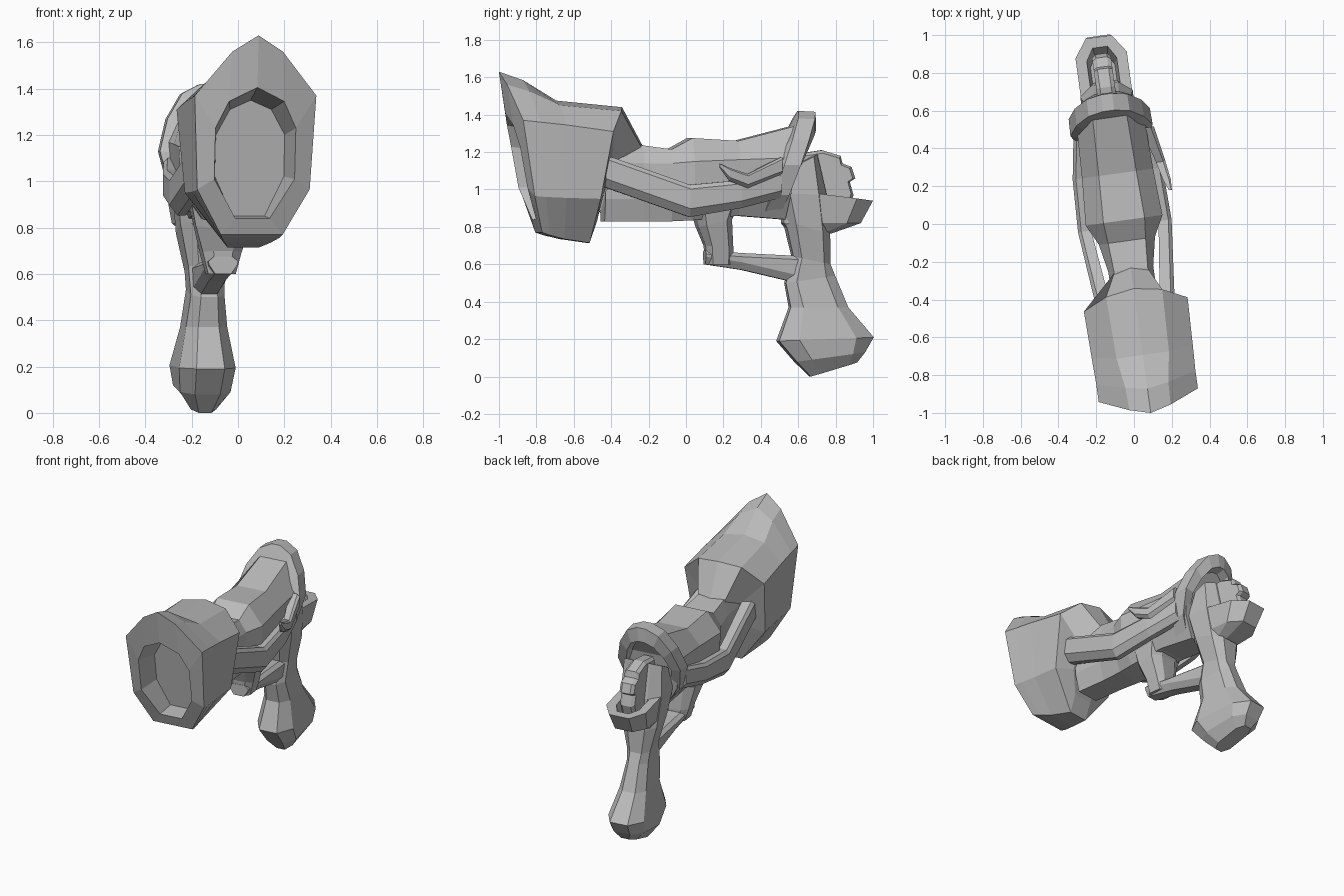
import bpy, bmesh, math
from mathutils import Matrix

cube = bpy.data.objects.get("Cube")
if cube:
    bpy.data.objects.remove(cube, do_unlink=True)

grey = bpy.data.materials.new("plain grey")
COLOUR = (0.5, 0.5, 0.5, 1)
grey.diffuse_color = COLOUR
grey.use_nodes = True
grey.node_tree.nodes["Principled BSDF"].inputs["Base Color"].default_value = COLOUR

# Every part is built symmetric about x = 0, then yawed into place
PLACE = Matrix.Translation((-0.05, 0, 0)) @ Matrix.Rotation(math.radians(7.9), 4, 'Z')


def loft(name, rings):
    """Skin a list of equal-length rings and cap both ends."""
    bm = bmesh.new()
    loops = [[bm.verts.new(p) for p in ring] for ring in rings]
    n = len(loops[0])
    for a, b in zip(loops, loops[1:]):
        for i in range(n):
            j = (i + 1) % n
            bm.faces.new((a[i], a[j], b[j], b[i]))
    bm.faces.new(loops[0])
    bm.faces.new(loops[-1])
    bmesh.ops.recalc_face_normals(bm, faces=bm.faces)
    bm.transform(PLACE)
    mesh = bpy.data.meshes.new(name)
    bm.to_mesh(mesh)
    bm.free()
    mesh.materials.append(grey)
    obj = bpy.data.objects.new(name, mesh)
    bpy.context.collection.objects.link(obj)
    return obj


def mirrored(half):
    """Close a ring from its +x half, listed top to bottom."""
    return half + [(-x, y, z) for x, y, z in reversed(half) if x > 0]


def body_ring(y, top, upper, lower, bottom, a, w, b, slant=0.0):
    """Upright eight-sided ring that leans forward with depth by slant."""
    half = [(a, top), (w, upper), (w * 0.95, lower), (b, bottom)]
    return mirrored([(x, y - slant * (top - z), z) for x, z in half])


def level_ring(yf, zf, yb, zb, hw):
    """Near-horizontal eight-sided ring between a front and a back point."""
    def at(t, x):
        return (x, yf + (yb - yf) * t, zf + (zb - zf) * t)
    return mirrored([at(0, hw * 0.5), at(0.2, hw), at(0.8, hw), at(1, hw * 0.5)])


def rail(name, side, path):
    """Flat bar with a broad lower bevel along (x, y, z, half thickness, half height)."""
    rings = []
    for x, y, z, t, h in path:
        rings.append([(side * (x + dx * t), y, z + dz * h) for dx, dz in
                      ((-1, 1), (0.5, 1), (1, 0.7), (1, -0.7), (0, -1.3), (-1, -1.3))])
    return loft(name, rings)


# Flared muzzle bell: recess floor and rim, front lip, waist, back edge, neck
bell = [
    [(0, -0.76, 1.35), (0.09, -0.76, 1.31), (0.15, -0.75, 1.20), (0.15, -0.72, 1.02), (0.07, -0.69, 0.85)],
    [(0, -0.975, 1.405), (0.12, -0.95, 1.345), (0.175, -0.92, 1.23), (0.175, -0.88, 1.01), (0.075, -0.82, 0.84)],
    [(0, -1.01, 1.63), (0.11, -0.98, 1.56), (0.265, -0.915, 1.37), (0.245, -0.85, 0.965), (0.135, -0.795, 0.77)],
    [(0, -0.88, 1.585), (0.115, -0.86, 1.525), (0.265, -0.82, 1.36), (0.245, -0.79, 0.96), (0.125, -0.75, 0.755)],
    [(0, -0.70, 1.475), (0.14, -0.70, 1.45), (0.27, -0.68, 1.345), (0.245, -0.68, 0.955), (0.10, -0.67, 0.735)],
    [(0, -0.345, 1.44), (0.15, -0.37, 1.42), (0.277, -0.43, 1.31), (0.25, -0.495, 0.95), (0.07, -0.53, 0.715)],
    [(0, -0.235, 1.235), (0.09, -0.25, 1.22), (0.12, -0.41, 1.15), (0.12, -0.46, 0.98), (0.07, -0.49, 0.83)],
]
loft("muzzle_bell", [mirrored(r) for r in bell])

# Barrel and receiver
loft("barrel_body", [
    body_ring(-0.45, 1.235, 1.15, 0.95, 0.83, 0.09, 0.12, 0.08),
    body_ring(-0.24, 1.235, 1.14, 0.95, 0.83, 0.09, 0.12, 0.08),
    body_ring(-0.09, 1.215, 1.14, 0.95, 0.83, 0.10, 0.15, 0.09),
    body_ring(0.02, 1.275, 1.15, 0.97, 0.835, 0.11, 0.205, 0.10),
    body_ring(0.27, 1.26, 1.16, 0.98, 0.86, 0.10, 0.19, 0.10),
    body_ring(0.60, 1.345, 1.17, 0.98, 0.84, 0.09, 0.18, 0.09, 0.15),
])


# Slanted rear collar with a recessed back
def collar_ring(y, s):
    half = [(0.03, 1.42), (0.11, 1.38), (0.18, 1.27), (0.22, 1.13),
            (0.185, 0.97), (0.10, 0.86)]
    return mirrored([(x * s, y - 0.36 * (1.42 - z), 1.10 + (z - 1.10) * s)
                     for x, z in half])


loft("rear_collar", [collar_ring(0.57, 0.75), collar_ring(0.605, 1.0),
                     collar_ring(0.695, 0.985), collar_ring(0.70, 0.70),
                     collar_ring(0.64, 0.65)])

# Grip, from the butt up into the frame
loft("grip", [level_ring(*s) for s in (
    (0.67, 0.0, 0.92, 0.075, 0.055),
    (0.59, 0.08, 0.96, 0.13, 0.11),
    (0.495, 0.19, 1.005, 0.21, 0.123),
    (0.56, 0.37, 0.87, 0.37, 0.09),
    (0.535, 0.50, 0.80, 0.54, 0.073),
    (0.575, 0.64, 0.775, 0.60, 0.08),
    (0.53, 0.83, 0.77, 0.76, 0.12),
    (0.49, 0.98, 0.75, 0.97, 0.14),
    (0.56, 1.12, 0.70, 1.19, 0.13))])

# Rounded, hollow tang behind the frame: underside, rim, then inner floor
loft("rear_tang", [level_ring(*s) for s in (
    (0.55, 0.78, 0.78, 0.765, 0.08),
    (0.52, 0.82, 0.935, 0.82, 0.12),
    (0.52, 1.00, 1.00, 0.94, 0.137),
    (0.62, 0.985, 0.945, 0.945, 0.08),
    (0.62, 0.86, 0.90, 0.86, 0.065))])

# Hammer standing in the tang, with a notched spur
hammer = [(0.60, 0.84), (0.60, 1.19), (0.73, 1.21), (0.83, 1.18), (0.84, 1.14),
          (0.89, 1.12), (0.91, 1.06), (0.88, 1.04), (0.90, 0.97), (0.86, 0.84)]
loft("hammer", [[(x, 0.74 + (y - 0.74) * s, 1.05 + (z - 1.05) * s) for y, z in hammer]
                for x, s in ((-0.05, 0.9), (-0.03, 1), (0.03, 1), (0.05, 0.9))])

# Guard: front post and lower bar
loft("guard_post", [level_ring(*s) for s in (
    (0.03, 0.90, 0.28, 0.92, 0.14), (0.06, 0.80, 0.24, 0.84, 0.12),
    (0.10, 0.70, 0.25, 0.68, 0.085), (0.11, 0.60, 0.25, 0.60, 0.06))])
loft("guard_bar", [body_ring(y, t, t - 0.02, b + 0.04, b, 0.04, 0.065, 0.035)
                   for y, t, b in ((0.10, 0.675, 0.60), (0.30, 0.66, 0.57), (0.60, 0.645, 0.50))])

# Side rails bowing out from the bell to the collar
for side, label in ((1, "left"), (-1, "right")):
    rail(label + "_rail", side, [(0.165, -0.46, 1.11, 0.04, 0.075),
                                 (0.215, -0.01, 0.95, 0.035, 0.075),
                                 (0.205, 0.27, 0.985, 0.035, 0.065),
                                 (0.17, 0.49, 1.04, 0.035, 0.065)])

# Forward-pointing hook on one side only
rail("side_hook", 1, [(0.265, 0.145, 1.13, 0.008, 0.01), (0.255, 0.20, 1.085, 0.02, 0.03),
                      (0.235, 0.30, 1.05, 0.025, 0.033), (0.19, 0.49, 1.13, 0.035, 0.045)])
